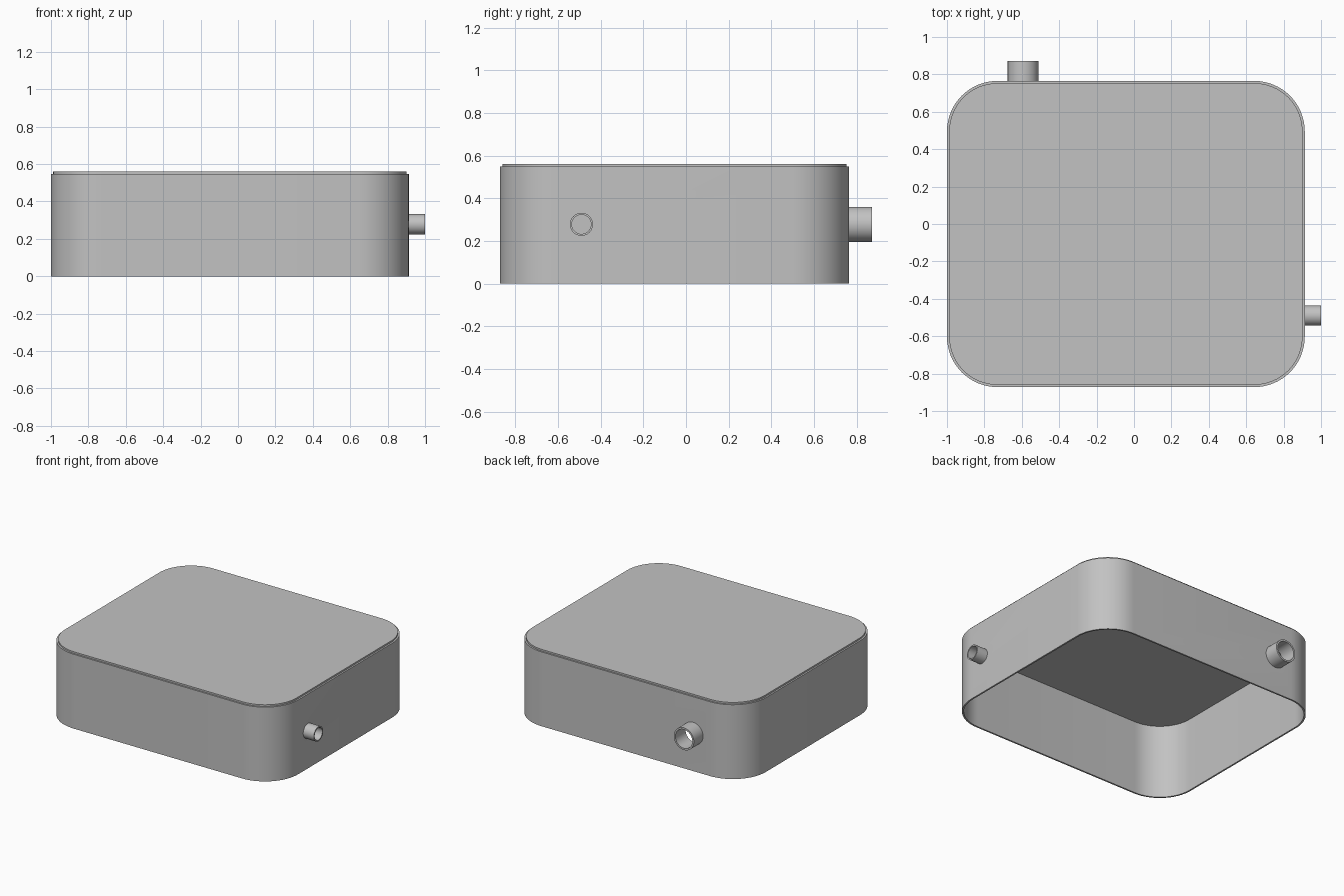
import bpy, bmesh, math
from mathutils import Matrix, Vector

cube = bpy.data.objects.get("Cube")
if cube:
    bpy.data.objects.remove(cube, do_unlink=True)

X0, X1, Y0, Y1 = -1.0, 0.913, -0.872, 0.765
RADIUS, WALL, RIM_Z, TOP_Z = 0.27, 0.012, 0.548, 0.56

grey = bpy.data.materials.new("light grey")
grey.use_nodes = True
colour = (0.54, 0.54, 0.54, 1)
grey.diffuse_color = colour
grey.node_tree.nodes["Principled BSDF"].inputs["Base Color"].default_value = colour


def make_object(name, bm):
    bmesh.ops.recalc_face_normals(bm, faces=bm.faces)
    mesh = bpy.data.meshes.new(name)
    bm.to_mesh(mesh)
    bm.free()
    mesh.materials.append(grey)
    obj = bpy.data.objects.new(name, mesh)
    bpy.context.collection.objects.link(obj)
    return obj


def outline(inset, steps=16):
    """Rounded rectangle, counter-clockwise, moved inwards by inset."""
    r = RADIUS - inset
    centres = [(X1 - RADIUS, Y1 - RADIUS), (X0 + RADIUS, Y1 - RADIUS),
               (X0 + RADIUS, Y0 + RADIUS), (X1 - RADIUS, Y0 + RADIUS)]
    points = []
    for i, (cx, cy) in enumerate(centres):
        for s in range(steps + 1):
            a = math.pi / 2 * (i + s / steps)
            points.append((cx + r * math.cos(a), cy + r * math.sin(a)))
    return points


def lofted(name, sections):
    """Closed solid through (inset, height) sections."""
    bm = bmesh.new()
    rings = [[bm.verts.new((x, y, z)) for x, y in outline(i)] for i, z in sections]
    for low, high in zip(rings, rings[1:]):
        for k in range(len(low)):
            n = (k + 1) % len(low)
            bm.faces.new((low[k], low[n], high[n], high[k]))
    bm.faces.new(rings[0])
    bm.faces.new(rings[-1])
    return make_object(name, bm)


def cylinder(name, start, end, radius):
    start, end = Vector(start), Vector(end)
    axis = end - start
    turn = axis.to_track_quat('Z', 'Y').to_matrix().to_4x4()
    bm = bmesh.new()
    bmesh.ops.create_cone(bm, cap_ends=True, segments=48, radius1=radius,
                          radius2=radius, depth=axis.length,
                          matrix=Matrix.Translation((start + end) / 2) @ turn)
    return make_object(name, bm)


def cut(target, cutter):
    cutter.hide_render = True
    mod = target.modifiers.new("cut", 'BOOLEAN')
    mod.operation, mod.solver, mod.object = 'DIFFERENCE', 'EXACT', cutter
    bpy.context.view_layer.objects.active = target
    bpy.ops.object.modifier_apply(modifier=mod.name)


# Open-bottomed housing with a slightly stepped lid
housing = lofted("housing", [(0, 0), (0, RIM_Z), (WALL, RIM_Z), (WALL, TOP_Z)])
cavity = lofted("cavity_cutter", [(WALL, -0.1), (WALL, RIM_Z - 0.002)])
cut(housing, cavity)
cutters, parts = [cavity], [housing]

# Hollow pipe stubs opening into the housing
pipes = [("side_pipe", (X1, -0.49, 0.278), Vector((1, 0, 0)), 1 - X1, 0.054, 0.045),
         ("back_pipe", (-0.593, Y1, 0.278), Vector((0, 1, 0)), 0.872 - Y1, 0.082, 0.069)]
for name, base, direction, length, outer, inner in pipes:
    base = Vector(base)
    pipe = cylinder(name, base - direction * WALL / 2, base + direction * length, outer)
    bore = cylinder(name + "_cutter", base - direction * 0.1,
                    base + direction * (length + 0.1), inner)
    cut(pipe, bore)
    cut(housing, bore)
    cutters.append(bore)
    parts.append(pipe)

for obj in cutters:
    bpy.data.objects.remove(obj, do_unlink=True)

# Smooth round surfaces, crisp edges
bpy.ops.object.select_all(action='DESELECT')
for obj in parts:
    obj.select_set(True)
bpy.context.view_layer.objects.active = housing
bpy.ops.object.shade_smooth_by_angle(angle=math.radians(30))
